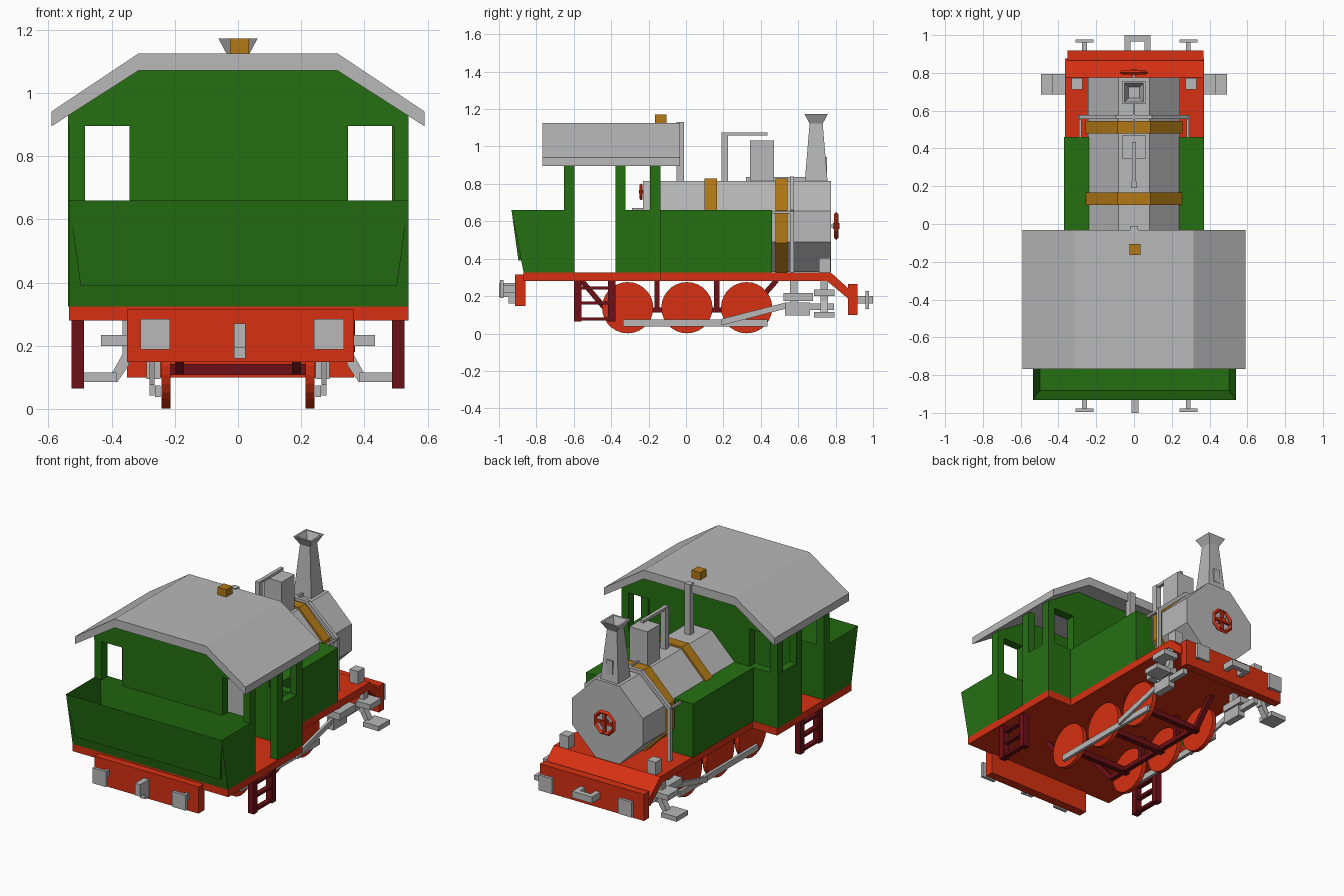
import bpy, bmesh, math
from mathutils import Vector, Matrix

if "Cube" in bpy.data.objects:
    bpy.data.objects.remove(bpy.data.objects["Cube"])


def material(name, rgb):
    m = bpy.data.materials.new(name)
    m.diffuse_color = (*rgb, 1)
    m.use_nodes = True
    m.node_tree.nodes["Principled BSDF"].inputs["Base Color"].default_value = m.diffuse_color
    return m


GREEN = material("green paint", (0.019, 0.16, 0.006))
RED = material("orange red paint", (0.68, 0.03, 0.006))
GREY = material("grey metal", (0.48, 0.48, 0.48))
BRASS = material("brass", (0.44, 0.19, 0.008))
DARK = material("dark red paint", (0.15, 0.005, 0.008))


def finish(name, bm, mat, mirror=False):
    """Turn a bmesh into an object, optionally with a copy mirrored in x."""
    if mirror:
        geo = bmesh.ops.duplicate(bm, geom=bm.verts[:] + bm.edges[:] + bm.faces[:])["geom"]
        for v in geo:
            if isinstance(v, bmesh.types.BMVert):
                v.co.x *= -1
    bmesh.ops.recalc_face_normals(bm, faces=bm.faces[:])
    me = bpy.data.meshes.new(name)
    bm.to_mesh(me)
    bm.free()
    me.materials.append(mat)
    ob = bpy.data.objects.new(name, me)
    bpy.context.collection.objects.link(ob)
    return ob


def add_box(bm, x0, x1, y0, y1, z0, z1):
    m = Matrix.Translation(((x0 + x1) / 2, (y0 + y1) / 2, (z0 + z1) / 2))
    m = m @ Matrix.Diagonal((x1 - x0, y1 - y0, z1 - z0, 1))
    bmesh.ops.create_cube(bm, size=1, matrix=m)


def boxes(name, mat, *dims, mirror=False):
    bm = bmesh.new()
    for d in dims:
        add_box(bm, *d)
    return finish(name, bm, mat, mirror)


def prism(name, mat, pts, axis, a, b, mirror=False):
    """Extrude a profile: axis 'y' takes (x, z) points, axis 'x' takes (y, z)."""
    bm = bmesh.new()
    place = (lambda p, t: (p[0], t, p[1])) if axis == "y" else (lambda p, t: (t, p[0], p[1]))
    f = bm.faces.new([bm.verts.new(place(p, a)) for p in pts])
    ext = bmesh.ops.extrude_face_region(bm, geom=[f])["geom"]
    off = Vector((0, b - a, 0) if axis == "y" else (b - a, 0, 0))
    bmesh.ops.translate(bm, vec=off, verts=[v for v in ext if isinstance(v, bmesh.types.BMVert)])
    return finish(name, bm, mat, mirror)


def bars(name, mat, size, *segs, mirror=False):
    """Square bars between pairs of points."""
    bm = bmesh.new()
    for p, q in segs:
        p, q = Vector(p), Vector(q)
        d = q - p
        m = Matrix.Translation((p + q) / 2) @ d.to_track_quat("Z", "X").to_matrix().to_4x4()
        bmesh.ops.create_cube(bm, size=1, matrix=m @ Matrix.Diagonal((size, size, d.length, 1)))
    return finish(name, bm, mat, mirror)


def loft(name, mat, cy, rings):
    """Stack of square rings (half width, z)."""
    bm = bmesh.new()
    loops = [[bm.verts.new((sx * h, cy + sy * h, z)) for sx, sy in
              ((-1, -1), (1, -1), (1, 1), (-1, 1))] for h, z in rings]
    for lo, hi in zip(loops, loops[1:]):
        for i in range(4):
            bm.faces.new((lo[i], lo[(i + 1) % 4], hi[(i + 1) % 4], hi[i]))
    bm.faces.new(loops[0])
    bm.faces.new(loops[-1])
    return finish(name, bm, mat)


def octagon(r, k, cz=0.572):
    return [(r, cz - k), (r, cz + k), (k, cz + r), (-k, cz + r),
            (-r, cz + k), (-r, cz - k), (-k, cz - r), (k, cz - r)]


def hand_wheel(name, y, z, r):
    bpy.ops.mesh.primitive_torus_add(major_segments=8, minor_segments=4, major_radius=r * 0.88,
                                     minor_radius=r * 0.16, location=(0, y, z),
                                     rotation=(math.pi / 2, math.pi / 8, 0))
    bpy.context.object.name = name + "_rim"
    bpy.context.object.data.materials.append(RED)
    k = r * 0.85
    bars(name + "_spokes", RED, r * 0.2, ((-k, y, z), (k, y, z)), ((0, y, z - k), (0, y, z + k)))
    boxes(name + "_hub", RED, (-r * .2, r * .2, y - r * .22, y + r * .22, z - r * .2, z + r * .2))


# Running plate, sloped nose and buffer beams
boxes("running_plate", RED, (-0.535, 0.54, -0.868, -0.135, 0.28, 0.325),
      (-0.365, 0.37, -0.135, 0.775, 0.28, 0.325))
prism("sloped_nose", RED, [(0.775, 0.325), (0.875, 0.235), (0.875, 0.18), (0.755, 0.28)],
      "x", -0.365, 0.37)
boxes("buffer_beams", RED, (-0.352, 0.367, -0.913, -0.857, 0.148, 0.315),
      (-0.352, 0.367, 0.866, 0.918, 0.1, 0.265))

# Buffers and couplings
for end, s, cz, inner in (("rear", -1, 0.237, 0.9), ("front", 1, 0.18, 0.9)):
    outer = 0.995 if s < 0 else 0.978
    for cx in (-0.262, 0.288):
        ys = sorted((s * (outer - 0.018), s * outer))
        st = sorted((s * inner, s * (outer - 0.01)))
        boxes(end + "_buffer", GREY, (cx - 0.047, cx + 0.047, *ys, cz - 0.048, cz + 0.048),
              (cx - 0.012, cx + 0.012, *st, cz - 0.02, cz + 0.02))
boxes("rear_coupling", GREY, (-0.012, 0.024, -1.0, -0.9, 0.195, 0.27),
      (-0.012, 0.024, -0.95, -0.9, 0.16, 0.2))
boxes("front_coupling", GREY, (-0.05, -0.018, 0.91, 1.0, 0.16, 0.2),
      (0.055, 0.087, 0.91, 1.0, 0.16, 0.2), (-0.05, 0.087, 0.967, 1.0, 0.16, 0.2))

# Wheels
bm = bmesh.new()
for y in (-0.312, 0.005, 0.324):
    m = Matrix.Translation((0.228, y, 0.138)) @ Matrix.Rotation(math.pi / 2, 4, "Y")
    bmesh.ops.create_cone(bm, cap_ends=True, segments=28, radius1=0.137, radius2=0.137,
                          depth=0.028, matrix=m)
finish("wheels", bm, RED, mirror=True)

# Underframe between the wheels
bars("underframe_sides", DARK, 0.028, ((0.185, -0.43, 0.125), (0.185, 0.35, 0.125)),
     ((0.185, -0.425, 0.125), (0.185, -0.56, 0.285)), ((0.185, 0.345, 0.125), (0.185, 0.485, 0.285)),
     ((0.185, -0.155, 0.125), (0.185, -0.155, 0.285)), ((0.185, 0.165, 0.125), (0.185, 0.165, 0.285)),
     mirror=True)
bars("cross_members", DARK, 0.034, *[((-0.215, y, 0.125), (0.215, y, 0.125))
     for y in (-0.312, 0.005, 0.324)])

# Rods, cylinders and steam chests
boxes("coupling_rods", GREY, (0.245, 0.263, -0.338, 0.435, 0.038, 0.075), mirror=True)
prism("driving_rods", GREY, [(0.19, 0.043), (0.53, 0.132), (0.53, 0.165), (0.19, 0.078)],
      "x", 0.264, 0.28, mirror=True)
boxes("cylinders", GREY, (0.245, 0.29, 0.53, 0.663, 0.095, 0.165),
      (0.245, 0.34, 0.52, 0.68, 0.175, 0.217), (0.255, 0.285, 0.64, 0.79, 0.125, 0.16),
      (0.26, 0.295, 0.555, 0.595, 0.16, 0.29), mirror=True)

# Front footsteps
boxes("front_steps", GREY, (0.385, 0.492, 0.685, 0.795, 0.085, 0.115),
      (0.335, 0.433, 0.685, 0.795, 0.2, 0.234), (0.335, 0.365, 0.72, 0.76, 0.15, 0.29), mirror=True)
prism("step_brackets", GREY, [(0.345, 0.21), (0.345, 0.14), (0.382, 0.085), (0.415, 0.085)],
      "y", 0.72, 0.76, mirror=True)

# Cab ladders
boxes("cab_ladders", DARK, (0.487, 0.527, -0.598, -0.56, 0.065, 0.285),
      (0.487, 0.527, -0.417, -0.378, 0.065, 0.285),
      *[(0.492, 0.522, -0.57, -0.4, z, z + 0.016) for z in (0.07, 0.155, 0.235)], mirror=True)

# Boiler, bands and side tanks
prism("boiler", GREY, octagon(0.244, 0.083), "y", -0.23, 0.775)
for y0 in (0.1, 0.478):
    prism("boiler_band", BRASS, octagon(0.256, 0.087), "y", y0, y0 + 0.066)
boxes("side_tanks", GREEN, (0.225, 0.37, -0.137, 0.46, 0.325, 0.66), mirror=True)
hand_wheel("smokebox_wheel", 0.803, 0.575, 0.078)
bars("smokebox_spindle", GREY, 0.016, ((0, 0.77, 0.575), (0, 0.803, 0.575)))
hand_wheel("cab_valve_wheel", -0.24, 0.757, 0.047)
boxes("regulator_lever", GREY, (-0.015, 0.015, -0.29, -0.22, 0.655, 0.67))

# Chimney, dome, pipes and lamps
loft("chimney", GREY, 0.696, [(0.062, 0.8), (0.035, 1.122), (0.062, 1.173), (0.05, 1.173), (0.028, 1.125)])
boxes("chimney_lamp", GREY, (-0.022, 0.022, 0.71, 0.755, 0.86, 0.945))
boxes("steam_dome", GREY, (-0.062, 0.062, 0.343, 0.47, 0.8, 1.032))
boxes("whistle_pipe", GREY, (-0.017, 0.017, 0.19, 0.225, 0.8, 1.073),
      (-0.011, 0.011, 0.19, 0.435, 1.058, 1.075))
boxes("safety_pipe", GREY, (-0.02, 0.02, -0.05, -0.012, 0.8, 1.13))
boxes("top_feed_rod", GREY, (-0.006, 0.006, 0.32, 0.645, 0.815, 0.837))
bars("feed_pipes", GREY, 0.022, ((0, 0.567, 0.827), (0.095, 0.567, 0.827)),
     ((0.085, 0.567, 0.83), (0.29, 0.567, 0.645)), ((0.285, 0.567, 0.66), (0.285, 0.567, 0.32)),
     mirror=True)
bars("tank_pipes", GREY, 0.013, ((0.285, 0.45, 0.648), (0.285, 0.567, 0.648)), mirror=True)
boxes("deck_lamps", GREY, (0.272, 0.332, 0.712, 0.773, 0.32, 0.405), mirror=True)

# Coal bunker: tapered tub with a sunken top
bm = bmesh.new()
add_box(bm, -0.535, 0.54, -0.868, -0.597, 0.325, 0.66)
bm.faces.ensure_lookup_table()
for v in bm.verts:
    if v.co.z > 0.5 and v.co.y < -0.8:
        v.co.y = -0.933
top = max(bm.faces, key=lambda f: f.calc_center_median().z)
bmesh.ops.inset_region(bm, faces=[top], thickness=0.052)
bmesh.ops.translate(bm, verts=top.verts[:], vec=(0, 0, -0.27))
finish("coal_bunker", bm, GREEN)

# Cab end walls with window openings
for name, y0, y1 in (("cab_rear_wall", -0.652, -0.597), ("cab_front_wall", -0.193, -0.137)):
    parts = [(-0.343, 0.348, y0, y1, 0.655, 0.9), (-0.535, -0.485, y0, y1, 0.655, 0.9),
             (0.493, 0.54, y0, y1, 0.655, 0.9)]
    if "front" in name:
        parts.append((-0.535, 0.54, y0, y1, 0.325, 0.66))
    boxes(name, GREEN, *parts)
    prism(name + "_gable", GREEN, [(-0.538, 0.895), (0.54, 0.895), (0.54, 0.93), (0.315, 1.075),
                                   (-0.315, 1.075), (-0.538, 0.93)], "y", y0, y1)
boxes("cab_sides", GREEN, (0.488, 0.538, -0.377, -0.137, 0.325, 0.66),
      (0.488, 0.538, -0.377, -0.323, 0.65, 0.94), mirror=True)

# Cab roof and brass whistle
prism("cab_roof", GREY, [(-0.59, 0.895), (-0.59, 0.942), (-0.315, 1.125), (0.315, 1.125),
                         (0.59, 0.942), (0.59, 0.895), (0.315, 1.071), (-0.315, 1.071)],
      "y", -0.768, -0.032)
boxes("whistle", BRASS, (-0.025, 0.035, -0.165, -0.105, 1.12, 1.172))
